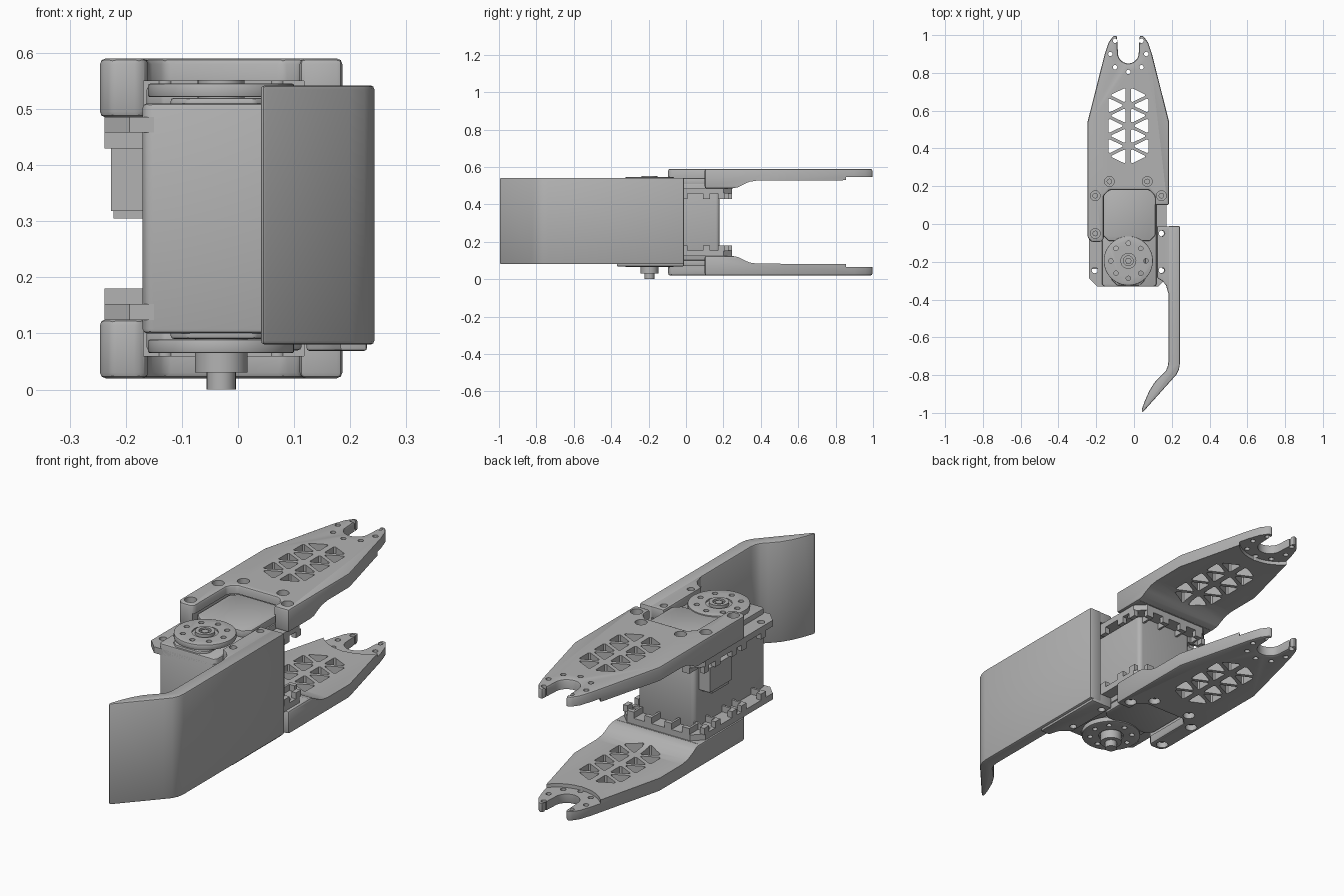
import bpy, bmesh, math
from mathutils import Matrix, Vector

if "Cube" in bpy.data.objects:
    bpy.data.objects.remove(bpy.data.objects["Cube"], do_unlink=True)

grey = bpy.data.materials.new("plain grey")
grey.use_nodes = True
grey.diffuse_color = (0.45, 0.45, 0.45, 1)
grey.node_tree.nodes["Principled BSDF"].inputs["Base Color"].default_value = grey.diffuse_color

CX, MID, HORN_Y = -0.03, 0.305, -0.195


def ring(x, y, r, n=24, start=0.0, sweep=math.tau):
    """Points round a circle, or along an arc when sweep is shorter."""
    count = n if sweep == math.tau else n + 1
    return [(x + r * math.cos(start + sweep * i / n),
             y + r * math.sin(start + sweep * i / n)) for i in range(count)]


def rect(x0, x1, y0, y1, c=0.0):
    """Rectangle with optional cut corners."""
    if not c:
        return [(x0, y0), (x1, y0), (x1, y1), (x0, y1)]
    return [(x0 + c, y0), (x1 - c, y0), (x1, y0 + c), (x1, y1 - c),
            (x1 - c, y1), (x0 + c, y1), (x0, y1 - c), (x0, y0 + c)]


def solid(name, prisms, bevel=0.0, turn=None):
    """One object from a list of (outline, low, high) prisms."""
    bm = bmesh.new()
    for pts, z0, z1 in prisms:
        face = bm.faces.new([bm.verts.new((x, y, z0)) for x, y in pts])
        top = bmesh.ops.extrude_face_region(bm, geom=[face])["geom"]
        bmesh.ops.translate(bm, vec=(0, 0, z1 - z0),
                            verts=[v for v in top if isinstance(v, bmesh.types.BMVert)])
    if turn:
        bm.transform(turn)
    bmesh.ops.recalc_face_normals(bm, faces=bm.faces)
    mesh = bpy.data.meshes.new(name)
    bm.to_mesh(mesh)
    bm.free()
    mesh.materials.append(grey)
    obj = bpy.data.objects.new(name, mesh)
    bpy.context.collection.objects.link(obj)
    if bevel:
        m = obj.modifiers.new("soft edges", 'BEVEL')
        m.width, m.segments, m.angle_limit = bevel, 2, math.radians(32)
    return obj


def finish(obj, cutters=()):
    """Cut, bake the modifiers, and smooth with sharp edges kept."""
    for c in cutters:
        c.hide_render = True
        m = obj.modifiers.new("cut", 'BOOLEAN')
        m.operation, m.solver, m.object = 'DIFFERENCE', 'EXACT', c
    deps = bpy.context.evaluated_depsgraph_get()
    mesh = bpy.data.meshes.new_from_object(obj.evaluated_get(deps))
    obj.modifiers.clear()
    obj.data = mesh
    for c in cutters:
        bpy.data.objects.remove(c, do_unlink=True)
    bpy.ops.object.select_all(action='DESELECT')
    obj.select_set(True)
    bpy.context.view_layer.objects.active = obj
    bpy.ops.object.shade_smooth_by_angle(angle=math.radians(32))
    return obj


def mirrored(obj, name):
    """Copy across the horizontal middle plane."""
    mesh = obj.data.copy()
    mesh.transform(Matrix.Translation((0, 0, 2 * MID)) @ Matrix.Scale(-1, 4, (0, 0, 1)))
    mesh.flip_normals()
    new = bpy.data.objects.new(name, mesh)
    bpy.context.collection.objects.link(new)
    return new


# Forked arm: outline with a round notch at the tip and two legs round the motor
half = [(0.216, 0.54), (0.125, 0.90), (0.105, 0.96), (0.08, 0.995), (0.06, 0.998)]
right_side = [(CX + x, y) for x, y in half]
left_side = [(CX - x, y) for x, y in reversed(half)]
notch = ring(CX, 0.905, 0.055, 14, 0, -math.pi)
legs = [(-0.246, -0.07), (-0.226, -0.095), (-0.175, -0.095), (-0.16, -0.08),
        (-0.16, 0.15), (-0.13, 0.18), (0.08, 0.18), (0.11, 0.15), (0.11, 0.10), (0.186, 0.10)]
arm = solid("upper_arm", [(right_side + notch + left_side + legs, 0.485, 0.59)], 0.011)

# Underside is thinned along the arm, thinner still round the tip
along_x = Matrix(((0, 0, 1, 0), (1, 0, 0, 0), (0, 1, 0, 0), (0, 0, 0, 1)))
under = [(0.25, 0.4), (0.25, 0.486), (0.28, 0.492), (0.31, 0.508), (0.34, 0.521),
         (0.38, 0.527), (1.1, 0.53), (1.1, 0.4)]
thin = solid("underside_cutter", [(under, -0.5, 0.5)], turn=along_x)
tip = solid("tip_cutter", [(ring(CX, 0.98, 0.185, 40), 0.4, 0.545)])
recess = solid("recess_cutter", [(rect(-0.168, 0.118, -0.2, 0.215), 0.4, 0.55)])

# Triangular lattice windows and screw holes
holes = []
pitch, wide = 0.108, 0.112
for side in (-1, 1):
    for i in range(7):
        y = 0.52 + (i - 3) * pitch / 2
        inner, outer = CX + side * 0.004, CX + side * (0.004 + wide)
        base, point = (inner, outer) if i % 2 == 0 else (outer, inner)
        tri = [Vector((base, y - pitch / 2)), Vector((base, y + pitch / 2)), Vector((point, y))]
        mid = sum(tri, Vector((0, 0))) / 3
        tri = [mid + (p - mid) * 0.74 for p in tri]
        pts = []
        for k in range(3):
            for other in (tri[k - 1], tri[(k + 1) % 3]):
                pts.append(tuple(tri[k].lerp(other, 0.1)))
        holes.append((pts, 0.4, 0.7))
    for dx, y in ((0.07, 0.97), (0.095, 0.90), (0.07, 0.83)):
        holes.append((ring(CX + side * dx, y, 0.012, 12), 0.4, 0.7))
holes.append((ring(CX, 0.805, 0.012, 12), 0.4, 0.7))
screws = [(-0.13, 0.225), (0.07, 0.225), (-0.205, 0.15), (0.145, 0.15), (-0.205, -0.05)]
holes += [(ring(x, y, 0.026, 20), 0.555, 0.7) for x, y in screws]
finish(arm, [thin, tip, recess, solid("hole_cutter", holes)])
mirrored(arm, "lower_arm")
heads = finish(solid("upper_screw_heads", [(ring(x, y, 0.015, 12), 0.54, 0.57) for x, y in screws]))
mirrored(heads, "lower_screw_heads")

# Motor case
finish(solid("motor_case", [(rect(-0.17, 0.12, -0.332, 0.18, 0.012), 0.10, 0.51)], 0.008))
cap = finish(solid("upper_motor_cap", [(rect(-0.163, 0.113, -0.09, 0.20, 0.03), 0.50, 0.54)], 0.006))
mirrored(cap, "lower_motor_cap")
collar = finish(solid("upper_horn_collar", [(rect(-0.12, 0.06, -0.325, -0.08, 0.03), 0.50, 0.52)], 0.006))
mirrored(collar, "lower_horn_collar")
finish(solid("cable_socket", [(rect(-0.226, -0.16, -0.01, 0.15), 0.318, 0.43),
                              (rect(-0.222, -0.16, 0.01, 0.13), 0.305, 0.32)]))

# Mounting flange with lugs round its rim
flange = solid("upper_flange", [(rect(-0.238, 0.172, -0.332, 0.245, 0.045), 0.458, 0.486)])
flange_holes = [(ring(x, y, 0.016, 12), 0.4, 0.6) for x in (-0.208, 0.143)
                for y in (-0.245, -0.05, 0.15)]
finish(flange, [solid("flange_hole_cutter", flange_holes)])
mirrored(flange, "lower_flange")
lugs = []
for y in (-0.22, -0.08, -0.01, 0.11, 0.19):
    for x0, x1 in ((-0.238, -0.216), (0.15, 0.172)):
        lugs.append((rect(x0, x1, y - 0.018, y + 0.018), 0.43, 0.46))
    lugs.append((rect(-0.225, -0.165, y - 0.018, y - 0.008), 0.43, 0.46))
for x in (-0.17, -0.08, 0.02, 0.11):
    lugs.append((rect(x - 0.018, x + 0.018, 0.225, 0.245), 0.43, 0.46))
    lugs.append((rect(x - 0.018, x - 0.008, 0.17, 0.23), 0.43, 0.46))
rim = finish(solid("upper_flange_lugs", lugs))
mirrored(rim, "lower_flange_lugs")

# Turning horns on both ends, with eight holes each
horn = solid("upper_horn", [(ring(CX, HORN_Y, 0.13, 48), 0.521, 0.545)], 0.003)
spots = [(ring(CX + 0.093 * math.cos(a), HORN_Y + 0.093 * math.sin(a), 0.012, 12), 0.5, 0.6)
         for a in (k * math.tau / 8 for k in range(8))]
spots.append((ring(CX, HORN_Y, 0.055, 32), 0.538, 0.6))
finish(horn, [solid("horn_cutter", spots)])
mirrored(horn, "lower_horn")
boss = solid("upper_horn_boss", [(ring(CX, HORN_Y, 0.042, 32), 0.50, 0.552)])
finish(boss, [solid("boss_cutter", [(ring(CX, HORN_Y, 0.026, 24), 0.54, 0.6)])])
finish(solid("upper_horn_screw", [(ring(CX, HORN_Y, 0.018, 6), 0.53, 0.549)]))
finish(solid("lower_horn_hub", [(ring(CX, HORN_Y, 0.047, 32), 0.03, 0.11)]))
finish(solid("lower_shaft", [(ring(CX, HORN_Y, 0.026, 24), 0.0, 0.04)]))

# Curved finger: long wall bent inward to a thin tip
wall = [(0.243, -0.01), (0.243, -0.74), (0.238, -0.77), (0.225, -0.797), (0.20, -0.825),
        (0.045, -0.998), (0.04, -0.985), (0.058, -0.935), (0.08, -0.885), (0.108, -0.84),
        (0.145, -0.80), (0.168, -0.778), (0.178, -0.755), (0.182, -0.73), (0.182, -0.01)]
finish(solid("finger_wall", [(wall, 0.08, 0.542)], 0.008))
tab = [(0.23, -0.012), (0.122, -0.012), (0.122, -0.285), (0.15, -0.302), (0.17, -0.325),
       (0.182, -0.37), (0.23, -0.37)]
plate = solid("finger_upper_tab", [(tab, 0.488, 0.541)], 0.005)
tab_holes = [(ring(0.147, y, 0.016, 16), 0.4, 0.7) for y in (-0.05, -0.245)]
finish(plate, [solid("tab_cutter", tab_holes)])
mirrored(plate, "finger_lower_tab")
